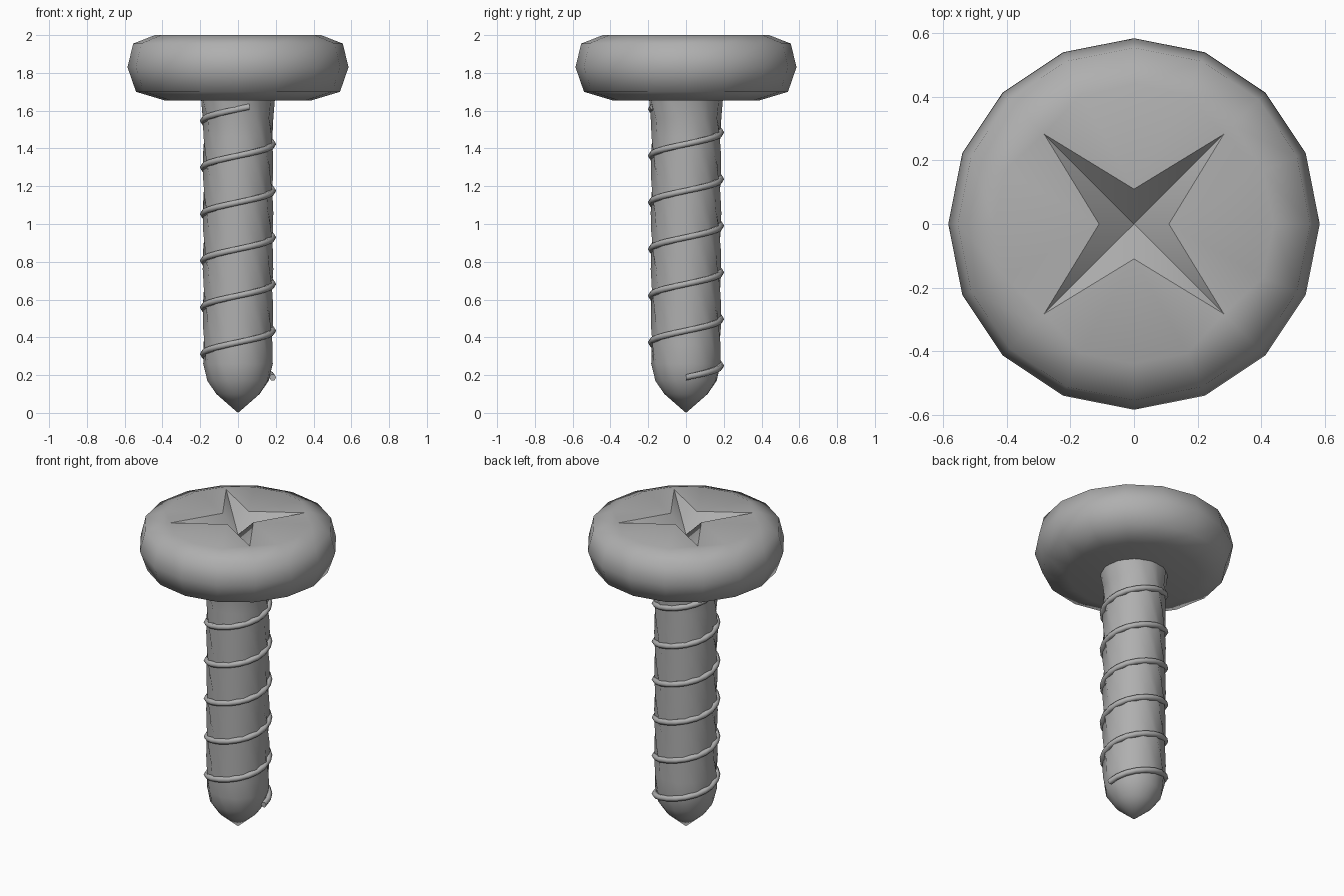
import bpy
import bmesh
from math import sin, cos, pi, tau, radians

if "Cube" in bpy.data.objects:
    bpy.data.objects.remove(bpy.data.objects["Cube"])

steel = bpy.data.materials.new("grey_steel")
steel.use_nodes = True
grey = (0.43, 0.43, 0.43, 1)
steel.diffuse_color = grey
steel.node_tree.nodes["Principled BSDF"].inputs["Base Color"].default_value = grey


def finish(bm, name, angle):
    bmesh.ops.recalc_face_normals(bm, faces=bm.faces)
    mesh = bpy.data.meshes.new(name)
    bm.to_mesh(mesh)
    bm.free()
    obj = bpy.data.objects.new(name, mesh)
    bpy.context.collection.objects.link(obj)
    mesh.materials.append(steel)
    bpy.ops.object.select_all(action="DESELECT")
    obj.select_set(True)
    bpy.context.view_layer.objects.active = obj
    bpy.ops.object.shade_smooth_by_angle(angle=radians(angle))
    return obj


def ring(bm, n, radius, z, turn=0.0):
    """Ring of n vertices; radius is a number or a function of the index."""
    verts = []
    for i in range(n):
        r = radius(i) if callable(radius) else radius
        a = tau * i / n + turn
        verts.append(bm.verts.new((r * cos(a), r * sin(a), z)))
    return verts


def bridge(bm, low, high):
    n = len(low)
    for i in range(n):
        j = (i + 1) % n
        bm.faces.new((low[i], low[j], high[j], high[i]))


def fan(bm, loop, z):
    tip = bm.verts.new((0, 0, z))
    for i in range(len(loop)):
        bm.faces.new((loop[i], loop[(i + 1) % len(loop)], tip))


# Head: sixteen-sided rounded disc with a four-pointed star recess
bm = bmesh.new()
profile = [(0.39, 1.655), (0.54, 1.70), (0.585, 1.83), (0.555, 1.955), (0.44, 2.0)]
rings = [ring(bm, 16, r, z) for r, z in profile]
for low, high in zip(rings, rings[1:]):
    bridge(bm, low, high)
bm.faces.new(rings[0])
top = rings[-1]
star = ring(bm, 8, lambda i: 0.40 if i % 2 else 0.11, 2.0)
for k in range(8):
    a, b, c = top[2 * k], top[2 * k + 1], top[(2 * k + 2) % 16]
    s, t = star[k], star[(k + 1) % 8]
    bm.faces.new((a, b, s))
    bm.faces.new((b, t, s))
    bm.faces.new((b, c, t))
fan(bm, star, 1.89)
for k in range(8):
    bm.edges.get((star[k], star[(k + 1) % 8])).smooth = False
finish(bm, "head", 60)

# Shank: finely fluted, twisted rod running into a blunt point
bm = bmesh.new()
FLUTES = 12


def fluted(radius, depth):
    return lambda i: radius - (depth if i % 2 else 0)


levels = [(0.115, 0.10, 0.0), (0.165, 0.17, 0.004), (0.184, 0.26, 0.008)]
levels += [(0.187, 0.26 + 0.1 * k, 0.014) for k in range(1, 14)]
levels += [(0.2, 1.67, 0.004)]
rings = [ring(bm, 2 * FLUTES, fluted(r, d), z, -2 * z) for r, z, d in levels]
for low, high in zip(rings, rings[1:]):
    bridge(bm, low, high)
fan(bm, rings[0], 0.0)
bm.faces.new(rings[-1])
finish(bm, "shank", 60)

# Thread: thin raised ridge wound around the shank
bm = bmesh.new()
PITCH, STEPS, TURNS, SIDES = 0.247, 20, 5.8, 6
sections = []
for s in range(int(TURNS * STEPS) + 1):
    a = tau * s / STEPS
    z = 0.188 + PITCH * s / STEPS
    section = []
    for k in range(SIDES):
        b = tau * k / SIDES
        r = 0.184 + 0.018 * cos(b)
        section.append(bm.verts.new((r * cos(a), r * sin(a), z + 0.018 * sin(b))))
    sections.append(section)
for low, high in zip(sections, sections[1:]):
    bridge(bm, low, high)
bm.faces.new(sections[0])
bm.faces.new(sections[-1])
finish(bm, "thread", 70)
